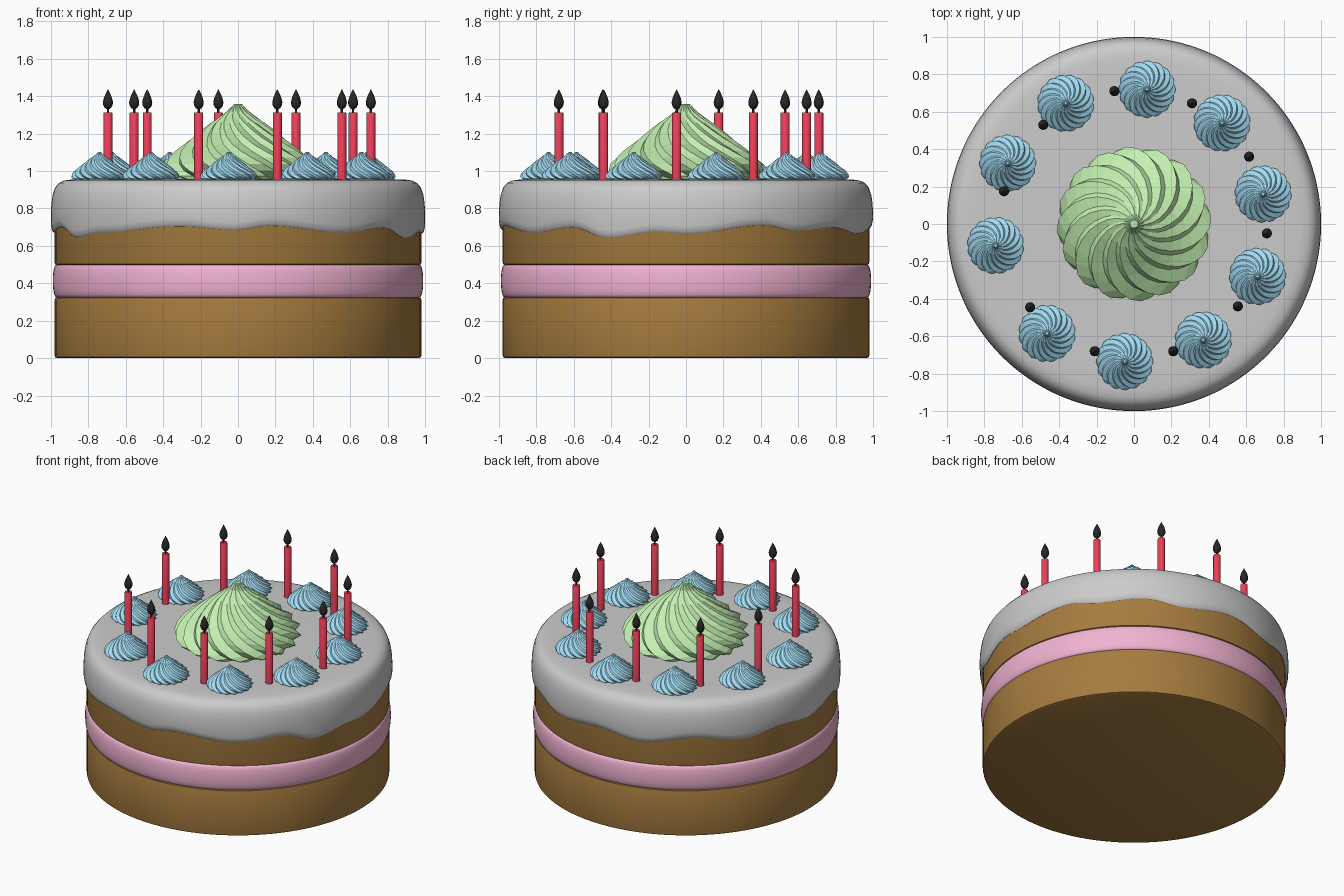
import bpy
import math

if "Cube" in bpy.data.objects:
    bpy.data.objects.remove(bpy.data.objects["Cube"])


def material(name, rgb):
    m = bpy.data.materials.new(name)
    m.diffuse_color = (*rgb, 1)
    m.use_nodes = True
    m.node_tree.nodes["Principled BSDF"].inputs["Base Color"].default_value = m.diffuse_color
    return m


BROWN = material("sponge_brown", (0.38, 0.20, 0.05))
PINK = material("filling_pink", (0.88, 0.45, 0.64))
GREEN = material("cream_green", (0.55, 0.87, 0.44))
BLUE = material("cream_blue", (0.36, 0.70, 0.87))
RED = material("candle_red", (0.85, 0.05, 0.10))
BLACK = material("flame_black", (0.02, 0.02, 0.02))


def loft(name, rings, n, point, mat=None, smooth=True):
    """Closed skin over `rings` loops of n points; point(ring, step) gives xyz, bottom to top."""
    verts = [point(i, j) for i in range(rings) for j in range(n)]
    faces = [(i * n + j, i * n + (j + 1) % n, (i + 1) * n + (j + 1) % n, (i + 1) * n + j)
             for i in range(rings - 1) for j in range(n)]
    faces.append(tuple(reversed(range(n))))
    faces.append(tuple(range((rings - 1) * n, rings * n)))
    me = bpy.data.meshes.new(name)
    me.from_pydata(verts, [], faces)
    if smooth:
        me.shade_smooth()
        me.set_sharp_from_angle(angle=math.radians(40))
    else:
        me.shade_flat()
    if mat:
        me.materials.append(mat)
    ob = bpy.data.objects.new(name, me)
    bpy.context.collection.objects.link(ob)
    return ob


def revolve(name, profile, n, mat, x=0, y=0):
    def point(i, j):
        r, z = profile[i]
        a = math.tau * j / n
        return (x + r * math.cos(a), y + r * math.sin(a), z)
    return loft(name, len(profile), n, point, mat)


# sponge layers and bulging filling
revolve("lower_sponge", [(0.965, 0), (0.977, 0.005), (0.98, 0.015), (0.98, 0.312),
                         (0.977, 0.322), (0.965, 0.327)], 96, BROWN)
bulge = [(0.965 + 0.025 * math.cos(t) ** 0.7, 0.412 + 0.088 * math.sin(t))
         for t in [math.radians(a) for a in range(-88, 89, 16)]]
revolve("filling", bulge, 96, PINK)
revolve("upper_sponge", [(0.965, 0.497), (0.977, 0.502), (0.98, 0.512), (0.98, 0.90),
                         (0.96, 0.92)], 96, BROWN)

# icing with a wavy dripping lower edge: (angle, edge height)
EDGE = [(-180, .67), (-163, .70), (-151, .645), (-138, .67), (-108, .705), (-91, .685),
        (-80, .708), (-55, .67), (-38, .70), (-25, .642), (-9, .675), (0, .665), (25, .71),
        (37, .68), (54, .70), (68, .665), (90, .70), (108, .66), (128, .705), (147, .665),
        (163, .70), (180, .67)]


def edge_height(deg):
    for (a0, z0), (a1, z1) in zip(EDGE, EDGE[1:]):
        if deg <= a1:
            t = (deg - a0) / (a1 - a0)
            return z0 + (z1 - z0) * (1 - math.cos(math.pi * t)) / 2
    return EDGE[-1][1]


SEG = 144
# (radius, height, share of the edge height)
ICING = [(.90, .75, 0), (.972, .008, 1), (.984, 0, 1), (.994, .012, 1), (.999, .04, 1),
         (1.0, .78, 0), (.997, .83, 0), (.99, .875, 0), (.977, .912, 0), (.957, .936, 0),
         (.93, .949, 0), (.89, .955, 0), (.80, .957, 0)]


def icing_point(i, j):
    r, z, w = ICING[i]
    deg = -180 + 360 * j / SEG
    a = math.radians(deg)
    return (r * math.cos(a), r * math.sin(a), z + w * edge_height(deg))


loft("icing", len(ICING), SEG, icing_point)

# piped cream swirl: twisted star section, unit size is the large one
SWIRL = [(.36, 0), (.40, .02), (.415, .05), (.405, .085), (.375, .12), (.335, .155),
         (.29, .19), (.24, .23), (.19, .27), (.145, .305), (.10, .335), (.06, .365),
         (.035, .39), (.022, .405)]
RIDGES = 16


def swirl(name, x, y, scale, turn, mat):
    n = RIDGES * 2

    def point(i, j):
        r, z = SWIRL[i]
        r *= scale * (1.0 if j % 2 == 0 else 0.90)
        a = math.tau * j / n + turn - math.radians(8.5) * i
        return (x + r * math.cos(a), y + r * math.sin(a), 0.953 + z * scale)
    loft(name, len(SWIRL), n, point, mat, smooth=False)


swirl("centre_swirl", 0, 0, 1.0, 0, GREEN)
SMALL = [(.07, .72), (.47, .54), (.69, .16), (.66, -.28), (.37, -.62), (-.05, -.735),
         (-.465, -.585), (-.74, -.115), (-.675, .325), (-.365, .645)]
for k, (x, y) in enumerate(SMALL):
    swirl(f"small_swirl_{k + 1}", x, y, 0.368, math.atan2(y, x), BLUE)

# candles with teardrop flames
CANDLES = [(-.105, .71), (.31, .645), (.615, .36), (.71, -.05), (.555, -.44), (.21, -.68),
           (-.21, -.68), (-.555, -.445), (-.695, .175), (-.485, .53)]
for k, (x, y) in enumerate(CANDLES):
    revolve(f"candle_{k + 1}", [(.024, .94), (.024, 1.309), (.021, 1.314)], 20, RED, x, y)
    revolve(f"flame_{k + 1}", [(.006, 1.31), (.006, 1.33), (.017, 1.338), (.025, 1.352),
                               (.027, 1.368), (.022, 1.39), (.013, 1.412), (.005, 1.428),
                               (.001, 1.437)], 20, BLACK, x, y)
